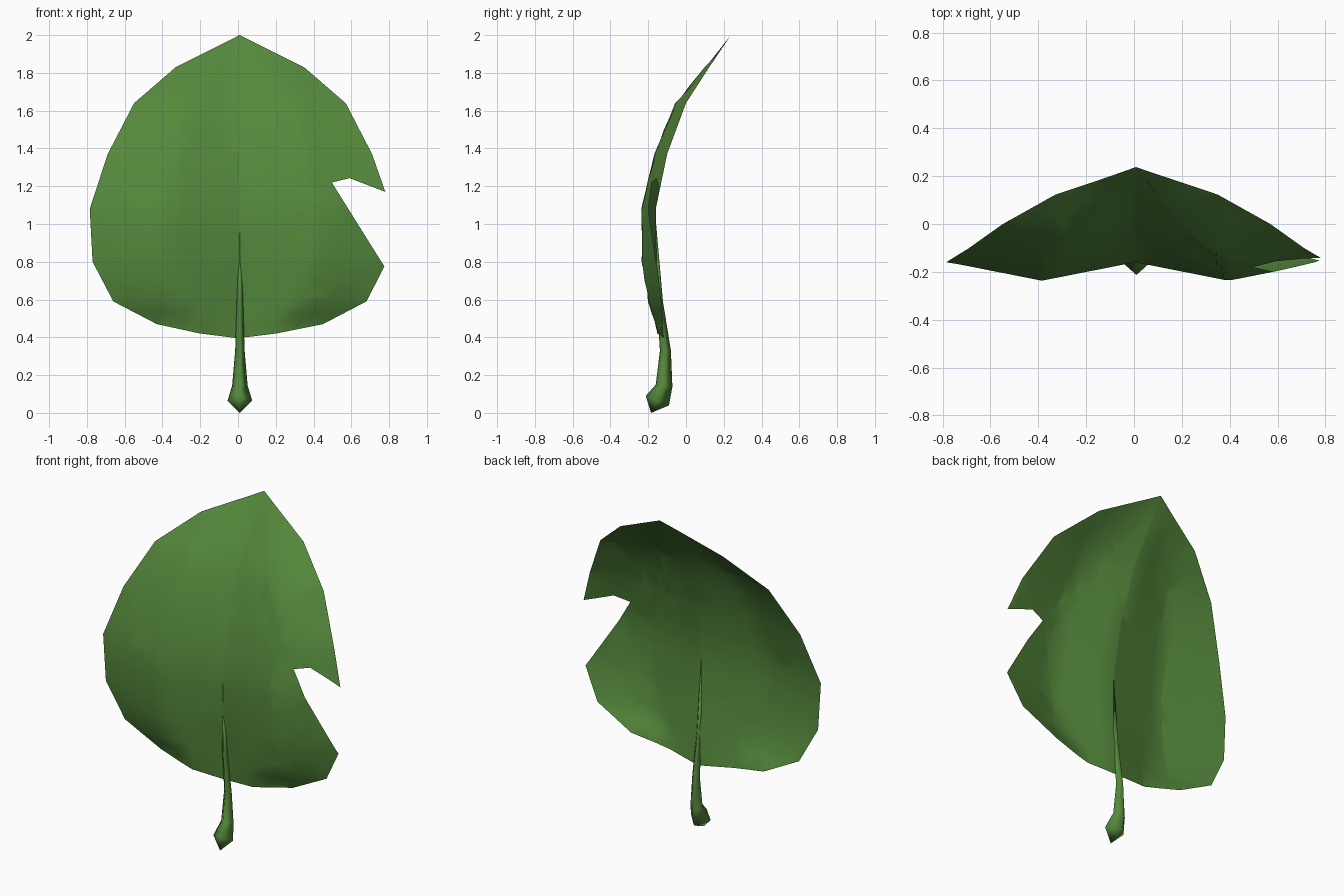
import bpy, bmesh

if "Cube" in bpy.data.objects:
    bpy.data.objects.remove(bpy.data.objects["Cube"])

green = bpy.data.materials.new("leaf green")
green.diffuse_color = (0.09, 0.25, 0.045, 1)
green.use_nodes = True
green.node_tree.nodes["Principled BSDF"].inputs["Base Color"].default_value = green.diffuse_color


def finish(name, bm, smooth=True):
    me = bpy.data.meshes.new(name)
    bm.to_mesh(me)
    bm.free()
    me.materials.append(green)
    for p in me.polygons:
        p.use_smooth = smooth
    ob = bpy.data.objects.new(name, me)
    bpy.context.collection.objects.link(ob)
    return ob


# Leaf rows: height, centre depth, half width, depth of the fold in each half
ROWS = [(0.395, -0.115, 0.40, 0.03), (0.47, -0.12, 0.44, 0.045), (0.59, -0.13, 0.67, 0.08),
        (0.80, -0.155, 0.775, 0.08), (1.08, -0.16, 0.78, 0.077), (1.37, -0.10, 0.70, 0.07),
        (1.64, 0.0, 0.56, 0.06), (1.83, 0.123, 0.34, 0.03), (2.0, 0.238, 0.01, 0.0)]


def depth(x, z):
    for a, b in zip(ROWS, ROWS[1:]):
        if z <= b[0] or b is ROWS[-1]:
            k = (z - a[0]) / (b[0] - a[0])
            c, w, d = (a[i] + (b[i] - a[i]) * k for i in (1, 2, 3))
            t = min(abs(x - 0.005) / w, 1)
            return c - d * (1 - abs(2 * t - 1))


# Leaf outline with the bite on its right side (x, z)
left = [(0, 0.395), (-0.2, 0.42), (-0.43, 0.47), (-0.66, 0.59), (-0.77, 0.80), (-0.785, 1.08),
        (-0.69, 1.37), (-0.55, 1.64), (-0.33, 1.83), (0.008, 2.0)]
right = [(0.35, 1.83), (0.57, 1.64), (0.71, 1.37), (0.78, 1.17)]
bite = [(0.59, 1.243), (0.42, 1.20), (0.34, 1.08), (0.335, 0.92), (0.39, 0.78), (0.59, 0.73),
        (0.775, 0.775)]
base = [(0.68, 0.59), (0.45, 0.47), (0.2, 0.42)]

bm = bmesh.new()
bm.faces.new([bm.verts.new((x, 0, z)) for x, z in left + right + bite + base])
bmesh.ops.triangulate(bm, faces=bm.faces[:])


def slice_at(co, no):
    bmesh.ops.bisect_plane(bm, geom=bm.verts[:] + bm.edges[:] + bm.faces[:],
                           plane_co=co, plane_no=no, dist=1e-4)


for i in range(-7, 8):
    slice_at((i * 0.1 + 0.005, 0, 0), (1, 0, 0))
for r in ROWS[1:-1]:
    slice_at((0, 0, r[0]), (0, 0, 1))
for z in (0.53, 0.7, 0.94, 1.22, 1.5, 1.74):
    slice_at((0, 0, z), (0, 0, 1))
bmesh.ops.dissolve_limit(bm, angle_limit=0.001, verts=[], edges=[
    e for e in bm.edges if abs(e.verts[0].co.x - e.verts[1].co.x) > 1e-3
    and abs(e.verts[0].co.z - e.verts[1].co.z) > 1e-3 and not e.is_boundary])
bmesh.ops.triangulate(bm, faces=bm.faces[:])
for v in bm.verts:
    v.co.y = depth(v.co.x, v.co.z)
for f in bm.faces:
    f.normal_update()
    if f.normal.y > 0:
        f.normal_flip()
finish("leaf_blade", bm)

# Stem: four-sided rings of (half width, front y z, side y z, back y z)
RINGS = [(0.065, -0.213, 0.09, -0.155, 0.065, -0.09, 0.04),
         (0.041, -0.16, 0.15, -0.115, 0.145, -0.072, 0.14),
         (0.025, -0.138, 0.33, -0.11, 0.33, -0.08, 0.33),
         (0.017, -0.155, 0.59, -0.14, 0.59, -0.122, 0.59)]
CX = 0.01
bm = bmesh.new()
rings = []
for w, fy, fz, sy, sz, by, bz in RINGS:
    rings.append([bm.verts.new(p) for p in ((CX, fy, fz), (CX + w, sy, sz),
                                            (CX, by, bz), (CX - w, sy, sz))])
foot = bm.verts.new((CX, -0.185, 0.0))
tip = bm.verts.new((CX, -0.16, 1.02))
for i in range(4):
    j = (i + 1) % 4
    for a, b in zip(rings, rings[1:]):
        bm.faces.new((a[i], a[j], b[j], b[i]))
    bm.faces.new((foot, rings[0][j], rings[0][i]))
    bm.faces.new((rings[-1][i], rings[-1][j], tip))
bmesh.ops.recalc_face_normals(bm, faces=bm.faces[:])
finish("stem", bm)
